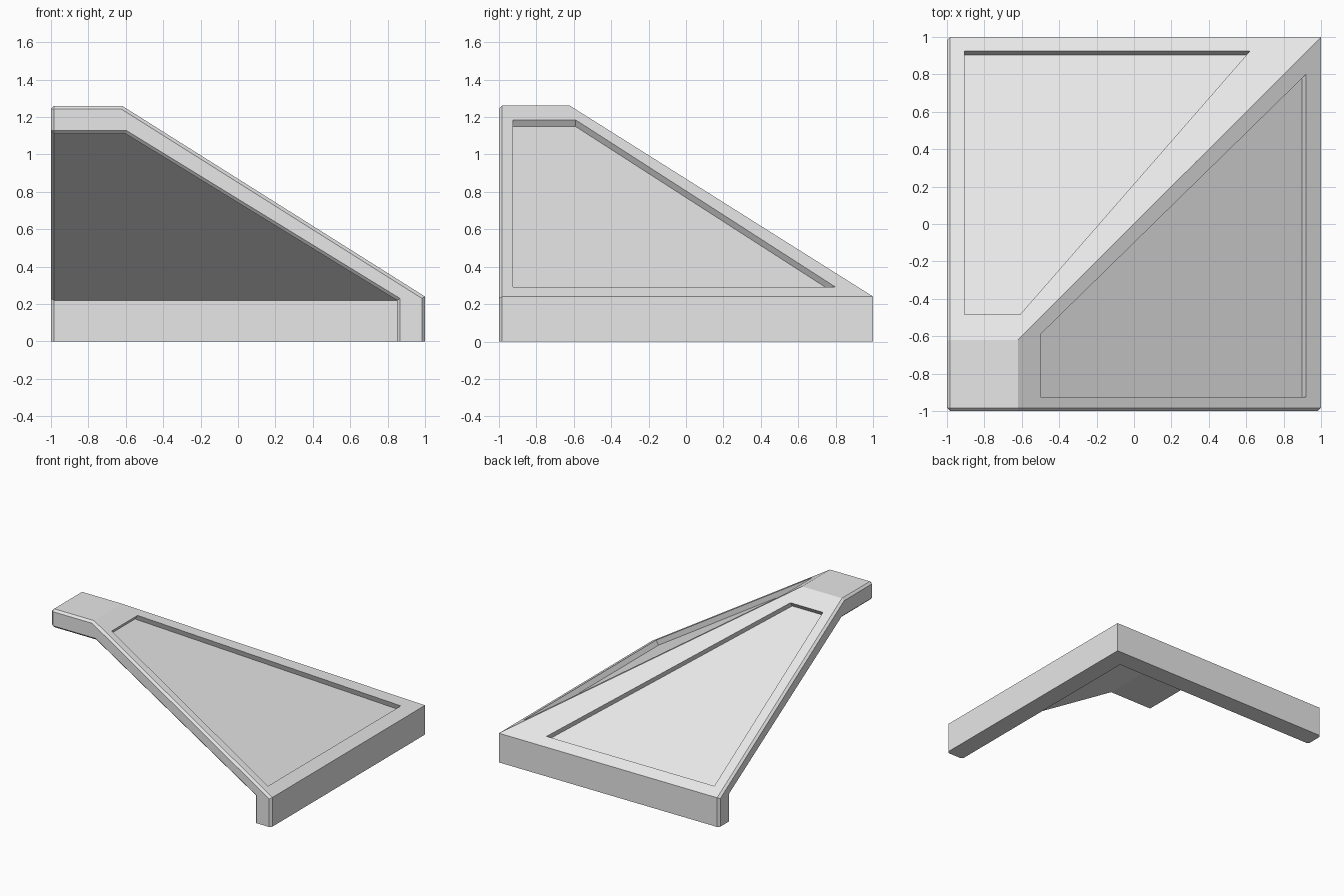
import bpy, bmesh
from mathutils import Vector

cube = bpy.data.objects.get("Cube")
if cube:
    bpy.data.objects.remove(cube, do_unlink=True)

grey = bpy.data.materials.new("light_grey")
grey.use_nodes = True
colour = (0.8, 0.8, 0.8, 1)
grey.diffuse_color = colour
grey.node_tree.nodes["Principled BSDF"].inputs["Base Color"].default_value = colour

RIDGE, TOP, EAVE = -0.62, 1.26, 0.24
FALL = (TOP - EAVE) / (1 - RIDGE)
CHAMFER, RECESS = 0.017, 0.042

# Slab section: ridge, eave top, eave foot, inner foot, inner eave, inner ridge
profile = [(RIDGE, TOP), (1, EAVE), (1, 0), (0.85, 0), (0.85, 0.22), (-0.6, 1.11)]

# Corners of the sunken panels in plan, one per slope
side_panel = [(-0.5, -0.925), (-0.5, -0.59), (0.92, 0.8), (0.92, -0.925)]
back_panel = [(-0.905, 0.925), (0.62, 0.925), (-0.61, -0.485), (-0.905, -0.485)]

bm = bmesh.new()

# Sweep the section from the front cut, round the hip, to the side cut
front = [bm.verts.new((d, -1, z)) for d, z in profile]
hip = [bm.verts.new((d, d, z)) for d, z in profile]
side = [bm.verts.new((-1, d, z)) for d, z in profile]
for a, b in ((front, hip), (hip, side)):
    for i in range(5):
        bm.faces.new((a[i], a[i + 1], b[i + 1], b[i]))

# Flat corner and the two cut ends
upper = bm.verts.new((-1, -1, TOP))
lower = bm.verts.new((-1, -1, profile[-1][1]))
bm.faces.new((upper, front[0], hip[0], side[0]))
bm.faces.new((lower, side[-1], hip[-1], front[-1]))
ends = [bm.faces.new([upper] + ring + [lower]) for ring in (front, side)]
bmesh.ops.recalc_face_normals(bm, faces=bm.faces)

# Chamfer the cut ends, leaving the foot sharp
rim = {e for f in ends for e in f.edges if max(v.co.z for v in e.verts) > 0.01}
bmesh.ops.bevel(bm, geom=list(rim), offset=CHAMFER, offset_type='OFFSET',
                segments=1, affect='EDGES', clamp_overlap=False)
bm.normal_update()

# Sink a panel into each slope
slopes = [f for f in bm.faces if 0.8 < f.normal.z < 0.95 and f.calc_area() > 0.5]
for face in slopes:
    axis = 0 if face.normal.x > face.normal.y else 1
    corners = side_panel if axis == 0 else back_panel
    normal = face.normal.copy()
    bmesh.ops.inset_individual(bm, faces=[face], thickness=0.08)
    for v in face.verts:
        p = min(corners, key=lambda c: (Vector(c) - v.co.xy).length)
        v.co = (p[0], p[1], TOP - (p[axis] - RIDGE) * FALL)
    bmesh.ops.inset_individual(bm, faces=[face], thickness=0)
    for v in face.verts:
        v.co -= normal * RECESS

bmesh.ops.recalc_face_normals(bm, faces=bm.faces)
mesh = bpy.data.meshes.new("roof_corner")
bm.to_mesh(mesh)
bm.free()
mesh.materials.append(grey)
roof = bpy.data.objects.new("roof_corner", mesh)
bpy.context.collection.objects.link(roof)
